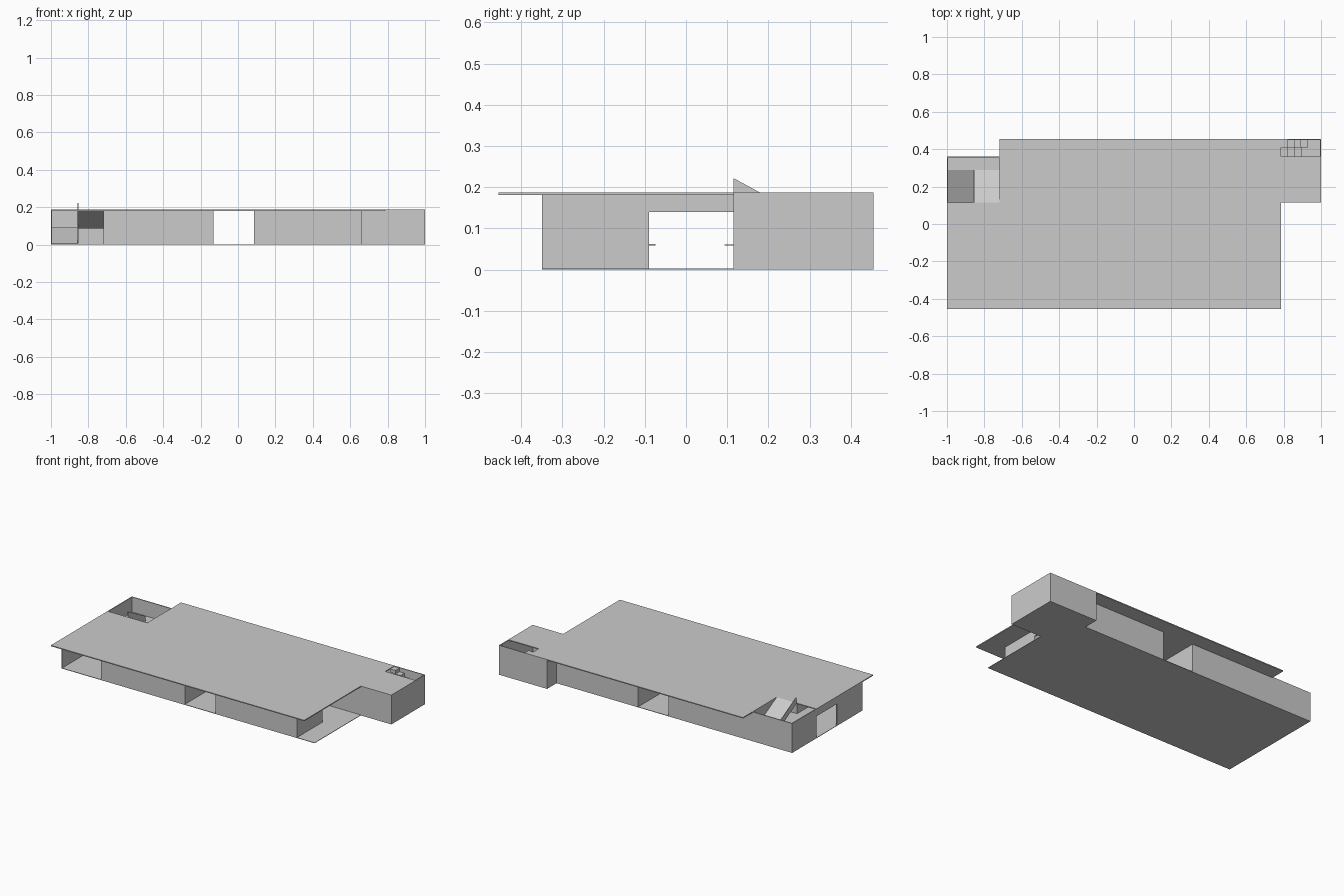
import bpy

if "Cube" in bpy.data.objects:
    bpy.data.objects.remove(bpy.data.objects["Cube"], do_unlink=True)

grey = bpy.data.materials.new("plain_grey")
grey.use_nodes = True
colour = (0.6, 0.6, 0.6, 1)
grey.diffuse_color = colour
grey.node_tree.nodes["Principled BSDF"].inputs["Base Color"].default_value = colour

T = 0.006              # wall thickness
TOP, EAVE = 0.187, 0.181
FLOOR = 0.003
FRONT, BACK = -0.35, 0.36          # outer wall lines
HALL_F, HALL_B = -0.09, 0.115      # corridor edges
WEST, STAIR_X, LOBBY_W, LOBBY_E = -1.0, -0.72, -0.13, 0.085
EAST, ROOF_E, FAR_E = 0.66, 0.785, 1.0
ROOF_Y = 0.455


def add_mesh(name, verts, faces):
    mesh = bpy.data.meshes.new(name)
    mesh.from_pydata(verts, [], faces)
    mesh.update()
    mesh.materials.append(grey)
    obj = bpy.data.objects.new(name, mesh)
    bpy.context.collection.objects.link(obj)
    return obj


def prism(name, profile, x0, x1):
    """Extrude a (y, z) profile, counter-clockwise seen from +x."""
    n = len(profile)
    verts = [(x, y, z) for x in (x0, x1) for y, z in profile]
    faces = [tuple(reversed(range(n))), tuple(range(n, 2 * n))]
    faces += [(i, (i + 1) % n, n + (i + 1) % n, n + i) for i in range(n)]
    return add_mesh(name, verts, faces)


def box(name, x0, x1, y0, y1, z0, z1):
    return prism(name, [(y0, z0), (y1, z0), (y1, z1), (y0, z1)], x0, x1)


def wall_x(name, x0, x1, y, side=1, z0=0, z1=EAVE):
    """Wall running along x, thickened toward side of y."""
    return box(name, x0, x1, min(y, y + side * T), max(y, y + side * T), z0, z1)


def wall_y(name, x, y0, y1, side=1, z0=0, z1=EAVE):
    """Wall running along y, thickened toward side of x."""
    return box(name, min(x, x + side * T), max(x, x + side * T), y0, y1, z0, z1)


# Floors
box("main_floor", WEST, ROOF_E, FRONT, BACK, 0, FLOOR)
box("tower_floor", EAST, FAR_E, HALL_B, ROOF_Y, 0, FLOOR)

# Flat roof around the open west stairwell
box("main_roof", STAIR_X, ROOF_E, -ROOF_Y, ROOF_Y, EAVE, TOP)
box("west_roof", WEST, STAIR_X, -ROOF_Y, HALL_B, EAVE, TOP)
box("tower_roof", ROOF_E, FAR_E, HALL_B, BACK, EAVE, TOP)

# Front and rear rooms on both sides of the central lobby
for label, x0, x1 in (("west", STAIR_X, LOBBY_W), ("east", LOBBY_E, EAST)):
    wall_x("front_wall_" + label, x0, x1, FRONT)
    wall_x("front_hall_wall_" + label, x0, x1, HALL_F, -1)
    wall_x("rear_hall_wall_" + label, x0, x1, HALL_B)
    for edge, x, side in (("a", x0, 1), ("b", x1, -1)):
        wall_y(f"front_partition_{label}_{edge}", x, FRONT, HALL_F, side)
        wall_y(f"rear_partition_{label}_{edge}", x, HALL_B, BACK, side)
wall_x("back_wall_west", WEST, LOBBY_W, BACK, -1, z1=TOP)
wall_x("back_wall_east", LOBBY_E, EAST, BACK, -1)

# West end wall and the lintels over the corridor ends
wall_y("west_wall_front", WEST, FRONT, HALL_F)
wall_y("west_wall_rear", WEST, HALL_B, BACK, z1=TOP)
wall_y("west_lintel", WEST, HALL_F, HALL_B, z0=0.14)
wall_y("east_lintel", EAST, HALL_F, HALL_B, -1, z0=0.14)

# East tower
wall_x("tower_front_wall", EAST, FAR_E, HALL_B)
wall_x("tower_back_wall", EAST, FAR_E, ROOF_Y, -1, z1=TOP)
wall_y("tower_east_wall", FAR_E, HALL_B, ROOF_Y, -1, z1=TOP)
wall_y("tower_west_wall", EAST, BACK, ROOF_Y)

# West switchback ramps with landing and railing panels
RAMP_END, MID, SPLIT, SLAB, RAIL = 0.29, 0.092, -0.858, 0.006, 0.035
box("west_landing", WEST, STAIR_X, RAMP_END, BACK, MID - SLAB, MID)
for name, z_hall, x0, x1 in (("lower_ramp", SLAB, WEST, SPLIT),
                             ("upper_ramp", TOP, SPLIT, STAIR_X)):
    prism(name, [(HALL_B, z_hall - SLAB), (RAMP_END, MID - SLAB),
                 (RAMP_END, MID), (HALL_B, z_hall)], x0, x1)
    prism(name + "_railing", [(HALL_B, z_hall), (RAMP_END, MID),
                              (RAMP_END, MID + RAIL), (HALL_B, z_hall + RAIL)],
          SPLIT, SPLIT + 0.004)

# East switchback stair
STEPS, RUN, LAND_X, MID_Y = 4, 0.036, 0.93, 0.41
box("tower_landing", LAND_X, FAR_E, BACK, ROOF_Y, MID - SLAB, MID)
rise = MID / STEPS
for i in range(STEPS):
    x1 = LAND_X - i * RUN
    box(f"lower_step_{i}", x1 - RUN, x1, BACK, MID_Y,
        MID - (i + 1) * rise, MID - i * rise)
    box(f"upper_step_{i}", x1 - RUN, x1, MID_Y, ROOF_Y - T,
        MID + i * rise, MID + (i + 1) * rise)

# Door handles along the corridor
box("front_handle", 0.30, 0.31, HALL_F, HALL_F + 0.016, 0.058, 0.062)
box("rear_handle", 0.30, 0.31, HALL_B - 0.022, HALL_B, 0.058, 0.061)
